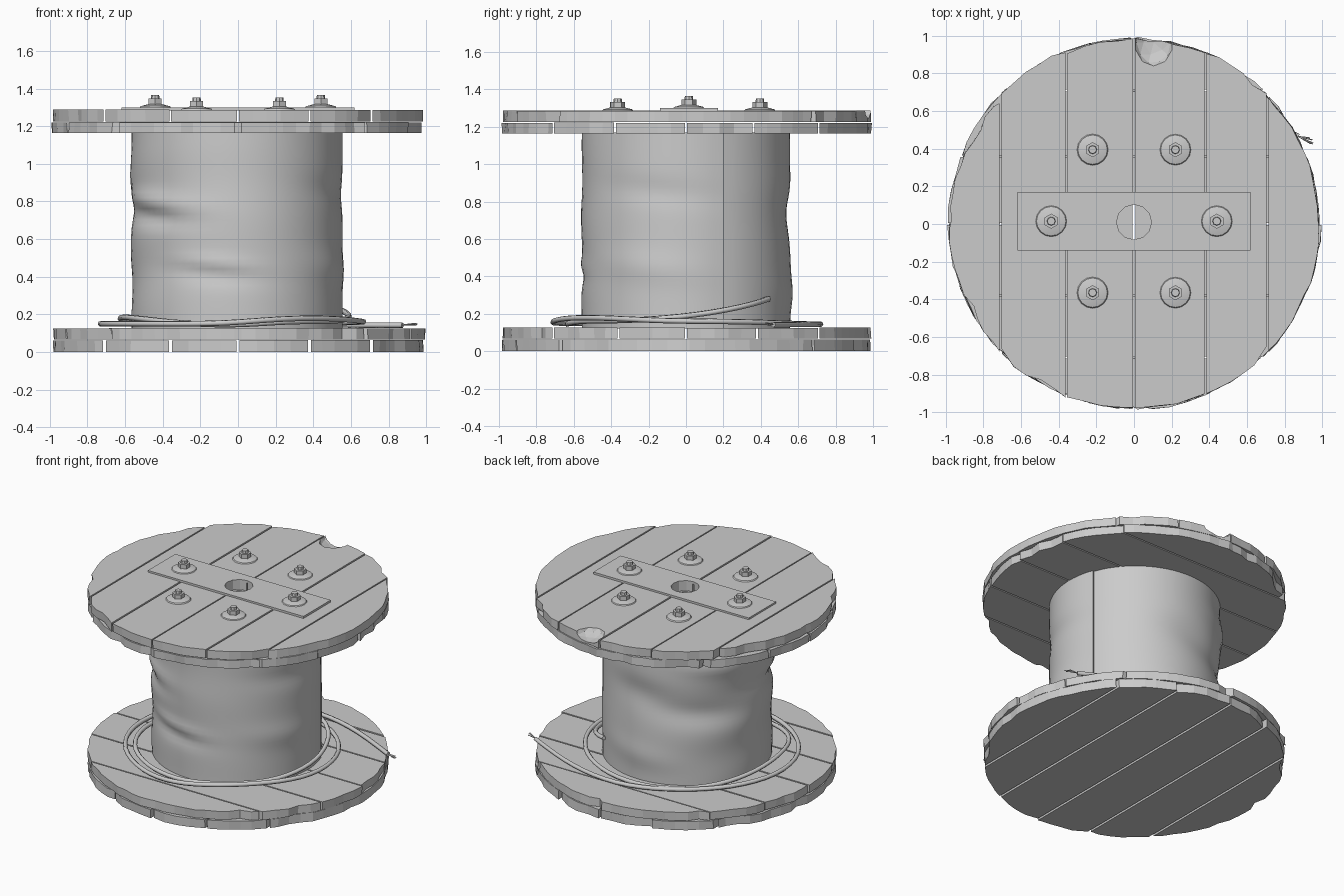
import bpy, bmesh, random
from math import pi, sin, cos, acos, exp
from mathutils import Matrix, Vector

if "Cube" in bpy.data.objects:
    bpy.data.objects.remove(bpy.data.objects["Cube"])

random.seed(7)


def finish(bm, name, smooth=None):
    bmesh.ops.recalc_face_normals(bm, faces=bm.faces)
    me = bpy.data.meshes.new(name)
    bm.to_mesh(me)
    bm.free()
    ob = bpy.data.objects.new(name, me)
    bpy.context.collection.objects.link(ob)
    if smooth:
        bpy.ops.object.select_all(action='DESELECT')
        ob.select_set(True)
        bpy.context.view_layer.objects.active = ob
        bpy.ops.object.shade_smooth_by_angle(angle=smooth)
    return ob


def cone(bm, x, y, z, r1, r2, h, n):
    bmesh.ops.create_cone(bm, cap_ends=True, segments=n, radius1=r1, radius2=r2,
                          depth=h, matrix=Matrix.Translation((x, y, z + h / 2)))


def cut(ob, cutter):
    m = ob.modifiers.new("cut", 'BOOLEAN')
    m.operation = 'DIFFERENCE'
    m.solver = 'EXACT'
    m.object = cutter


# Round layer of planks with ragged ends
def plank_layer(name, z0, z1, turn=0.0, gap=0.005):
    bm = bmesh.new()
    seams = [-1, -0.71, -0.36, 0, 0.38, 0.71, 1]
    for i in range(6):
        a, b = seams[i] + gap, seams[i + 1] - gap
        t0 = 0.02 if i == 5 else acos(b)
        t1 = pi - 0.02 if i == 0 else acos(a)
        n = max(4, int((t1 - t0) / 0.075))
        outline_lo, outline_hi = [], []
        for end in (1, -1):
            base = random.uniform(0.978, 0.993)
            ts = [t0 + (t1 - t0) * k / n for k in range(n + 1)]
            for t in (ts if end > 0 else ts[::-1]):
                r = base + random.uniform(-0.006, 0.005)
                if random.random() < 0.1:
                    r -= 0.022
                for ring in (outline_lo, outline_hi):
                    rr = r + random.uniform(-0.006, 0.002)
                    x = min(max(rr * cos(t), a), b)
                    if t == t0 and i < 5:
                        x = b
                    if t == t1 and i > 0:
                        x = a
                    ring.append((x, end * max(rr * rr - x * x, 0.0001) ** 0.5))
        dz = random.uniform(-0.003, 0.0)
        lo = [bm.verts.new((x, y, z0)) for x, y in outline_lo]
        hi = [bm.verts.new((x, y, z1 + dz)) for x, y in outline_hi]
        bm.faces.new(lo[::-1])
        bm.faces.new(hi)
        for k in range(len(lo)):
            j = (k + 1) % len(lo)
            bm.faces.new((lo[k], lo[j], hi[j], hi[k]))
    bmesh.ops.rotate(bm, verts=bm.verts, matrix=Matrix.Rotation(turn, 3, 'Z'))
    return finish(bm, name)


plank_layer("bottom_outer_planks", 0.0, 0.063, gap=0.008)
bottom_inner = plank_layer("bottom_inner_planks", 0.067, 0.127, pi / 2)
top_inner = plank_layer("top_inner_planks", 1.163, 1.222, -pi / 2)
top_outer = plank_layer("top_outer_planks", 1.226, 1.288)

# Metal plate on top
bm = bmesh.new()
bmesh.ops.create_cube(bm, size=1, matrix=Matrix.Translation((0, 0.015, 1.291))
                      @ Matrix.Diagonal((1.24, 0.31, 0.018, 1)))
plate = finish(bm, "top_plate")

# Spindle hole and broken edge cutters
bm = bmesh.new()
cone(bm, 0, 0.01, 0.065, 0.093, 0.093, 1.4, 12)
hole = finish(bm, "hole_cutter")
bm = bmesh.new()
bmesh.ops.create_icosphere(bm, subdivisions=2, radius=0.115,
                           matrix=Matrix.Translation((0.105, 0.965, 1.29))
                           @ Matrix.Diagonal((0.9, 1.1, 0.45, 1)))
chip = finish(bm, "chip_cutter")
for c in (hole, chip):
    c.hide_render = True
    c.hide_viewport = True
    c.display_type = 'WIRE'
for ob in (bottom_inner, top_inner, top_outer, plate):
    cut(ob, hole)
cut(top_outer, chip)

# Bolts: domed washer, hex nut, threaded stub
for i, (x, y) in enumerate([(-0.44, 0.015), (0.44, 0.015), (-0.22, 0.395),
                            (0.22, 0.395), (-0.22, -0.365), (0.22, -0.365)]):
    z = 1.299 if i < 2 else 1.286
    bm = bmesh.new()
    cone(bm, x, y, z, 0.083, 0.078, 0.007, 16)
    cone(bm, x, y, z + 0.007, 0.078, 0.036, 0.011, 16)
    cone(bm, x, y, z + 0.015, 0.04, 0.04, 0.032, 6)
    cone(bm, x, y, z + 0.04, 0.024, 0.021, 0.026, 8)
    finish(bm, f"bolt_{i + 1}", 0.5)

# Wrapped drum: wrinkled sheet with an overlapping vertical edge
folds = [  # angle, height, depth, angular width, vertical width
    (3.75, 0.80, 0.022, 0.5, 0.05), (3.7, 0.72, -0.025, 0.5, 0.05),
    (4.5, 0.47, 0.014, 0.4, 0.04), (4.5, 0.41, -0.014, 0.4, 0.05),
    (2.6, 0.95, 0.016, 0.5, 0.06), (2.4, 0.62, -0.018, 0.6, 0.08),
    (1.6, 0.75, -0.02, 0.4, 0.10), (1.6, 0.30, 0.014, 0.5, 0.09),
    (5.9, 0.45, 0.012, 0.5, 0.08), (6.0, 0.85, -0.012, 0.5, 0.07)]
bm = bmesh.new()
NT, NZ, START = 64, 36, 0.36
cols = []
for i in range(NT + 1):
    t = START + 2 * pi * i / NT
    col = []
    for k in range(NZ + 1):
        z = 0.12 + 1.05 * k / NZ
        u = sin(pi * k / NZ)
        r = 0.552 + 0.012 * i / NT
        r += u * 0.005 * sin(14 * z + 2 * sin(t)) * (1 - cos(t)) / 1.3
        for ft, fz, d, wt, wz in folds:
            r += d * exp(-((t - ft - 0.0) / wt) ** 2
                         - ((z - fz + 0.05 * (t - ft)) / wz) ** 2)
        col.append(bm.verts.new((r * cos(t) - 0.008, r * sin(t) + 0.003, z)))
    cols.append(col)
for c0, c1 in list(zip(cols, cols[1:])) + [(cols[-1], cols[0])]:
    for k in range(NZ):
        bm.faces.new((c0[k], c1[k], c1[k + 1], c0[k + 1]))
finish(bm, "drum_wrap", 0.7)


# Loose cable lying round the foot of the drum
def wire(name, pts, r, sides=2):
    cu = bpy.data.curves.new(name, 'CURVE')
    cu.dimensions = '3D'
    cu.bevel_depth = r
    cu.bevel_resolution = sides - 1
    cu.resolution_u = 4
    cu.use_fill_caps = True
    sp = cu.splines.new('NURBS')
    sp.points.add(len(pts) - 1)
    for p, co in zip(sp.points, pts):
        p.co = (*co, 1)
    sp.use_endpoint_u = True
    sp.order_u = 4
    ob = bpy.data.objects.new(name, cu)
    bpy.context.collection.objects.link(ob)
    return ob


# angle (degrees, clockwise from above), radius, height
route = [(52, 0.56, 0.28), (40, 0.61, 0.26), (20, 0.61, 0.215), (-5, 0.61, 0.18),
         (-35, 0.63, 0.16), (-65, 0.64, 0.165), (-90, 0.65, 0.14), (-115, 0.68, 0.15),
         (-140, 0.71, 0.18), (-165, 0.66, 0.19), (-190, 0.63, 0.16), (-220, 0.66, 0.145),
         (-250, 0.70, 0.145), (-280, 0.68, 0.145), (-310, 0.68, 0.15),
         (-340, 0.70, 0.16), (-370, 0.70, 0.16), (-400, 0.68, 0.18), (-430, 0.71, 0.18),
         (-455, 0.74, 0.15), (-480, 0.75, 0.15), (-510, 0.78, 0.15), (-540, 0.77, 0.15),
         (-570, 0.72, 0.15), (-600, 0.69, 0.145), (-630, 0.75, 0.145),
         (-660, 0.80, 0.145), (-680, 0.88, 0.142), (-692, 0.99, 0.142)]
pts = [(r * cos(a * pi / 180), r * sin(a * pi / 180), z) for a, r, z in route]
wire("loose_cable", pts, 0.015)

# Frayed strands at the cable's end
end = Vector(pts[-1])
for i in range(6):
    d = Vector((random.uniform(0.04, 0.08), random.uniform(-0.04, 0.02),
                random.uniform(-0.006, 0.012)))
    wire(f"frayed_strand_{i + 1}",
         [end - d * 0.4, end, end + d * 0.5 + Vector((0, 0, 0.004)), end + d], 0.003, 1)
